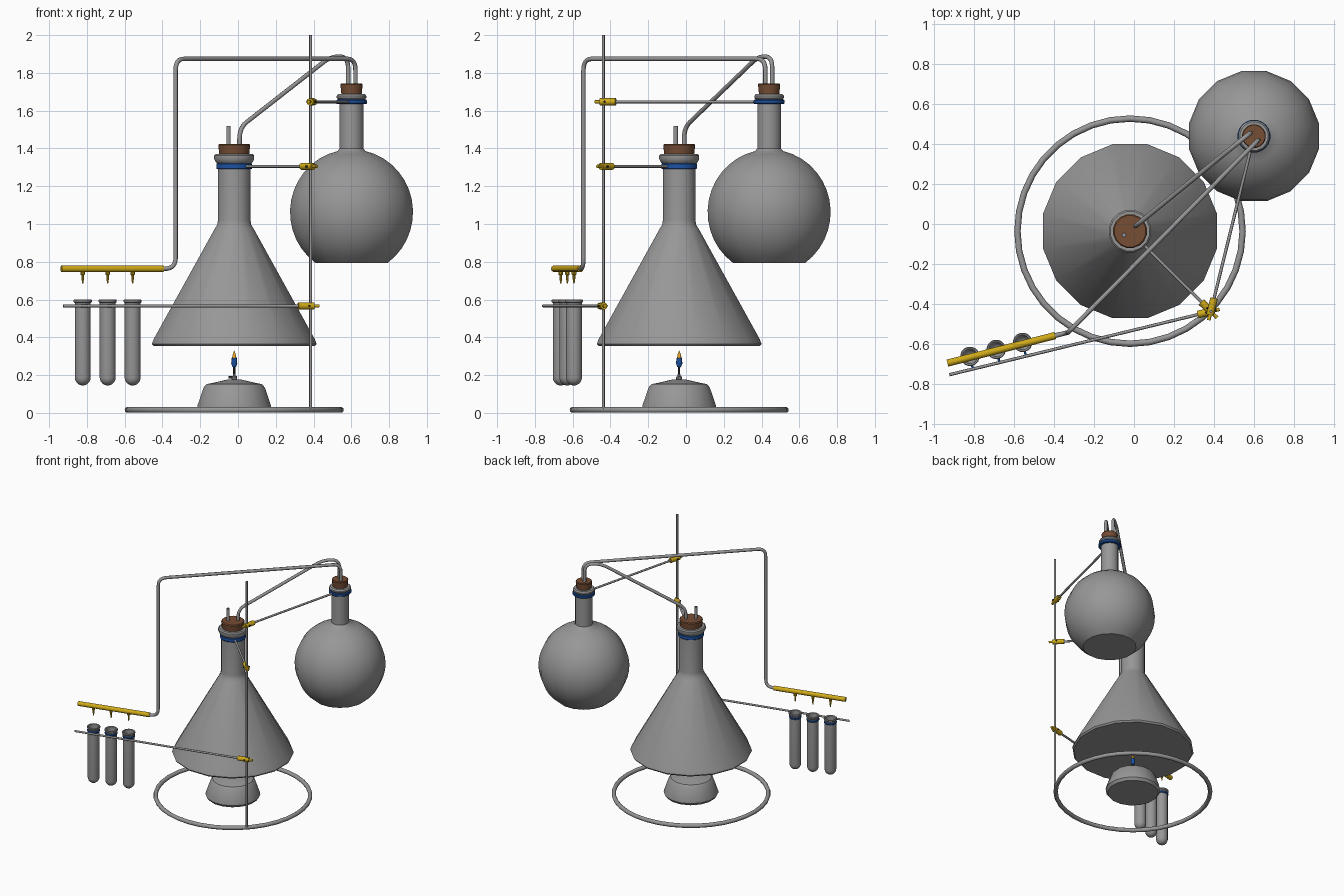
import bpy, bmesh, math
from mathutils import Vector as V

if "Cube" in bpy.data.objects:
    bpy.data.objects.remove(bpy.data.objects["Cube"])


def mat(name, r, g, b):
    m = bpy.data.materials.new(name)
    m.diffuse_color = (r, g, b, 1)
    m.use_nodes = True
    m.node_tree.nodes["Principled BSDF"].inputs["Base Color"].default_value = m.diffuse_color
    return m


GREY = mat("grey_glass", .31, .31, .31)
BROWN = mat("cork_brown", .18, .075, .035)
YELLOW = mat("brass_yellow", .62, .40, .01)
BLUE = mat("grip_blue", .012, .085, .37)
ORANGE = mat("flame_orange", .85, .40, .02)
DARK = mat("wick_dark", .03, .03, .03)


def finish(ob, name, material, angle=35):
    ob.name = name
    ob.data.materials.clear()
    ob.data.materials.append(material)
    bpy.ops.object.select_all(action='DESELECT')
    ob.select_set(True)
    bpy.context.view_layer.objects.active = ob
    bpy.ops.object.shade_smooth_by_angle(angle=math.radians(angle))
    return ob


def lathe(name, profile, centre, material, n=16, closed=False):
    """Spin an (r, z) profile about a vertical axis at centre."""
    bm = bmesh.new()
    rows = []
    for r, z in profile:
        rows.append([bm.verts.new((centre[0] + r * math.cos((i + .5) * math.tau / n),
                                   centre[1] + r * math.sin((i + .5) * math.tau / n), z))
                     for i in range(n)])
    if closed:
        rows.append(rows[0])
    for a, b in zip(rows, rows[1:]):
        for i in range(n):
            j = (i + 1) % n
            bm.faces.new((a[i], a[j], b[j], b[i]))
    bmesh.ops.remove_doubles(bm, verts=bm.verts, dist=1e-5)
    bmesh.ops.recalc_face_normals(bm, faces=bm.faces)
    me = bpy.data.meshes.new(name)
    bm.to_mesh(me)
    bm.free()
    ob = bpy.data.objects.new(name, me)
    bpy.context.collection.objects.link(ob)
    return finish(ob, name, material)


def tube(name, pts, radius, material, bend=.06, res=2):
    """Round rod along a polyline with filleted corners."""
    pts = [V(p) for p in pts]
    out = [pts[0]]
    for a, p, b in zip(pts, pts[1:], pts[2:]):
        p0 = p + (a - p).normalized() * bend
        p1 = p + (b - p).normalized() * bend
        for k in range(7):
            t = k / 6
            out.append(p0 * (1 - t) ** 2 + p * 2 * t * (1 - t) + p1 * t * t)
    out.append(pts[-1])
    cu = bpy.data.curves.new(name, 'CURVE')
    cu.dimensions = '3D'
    cu.bevel_depth, cu.bevel_resolution, cu.use_fill_caps = radius, res, True
    sp = cu.splines.new('POLY')
    sp.points.add(len(out) - 1)
    for q, p in zip(sp.points, out):
        q.co = (*p, 1)
    ob = bpy.data.objects.new(name, cu)
    bpy.context.collection.objects.link(ob)
    bpy.ops.object.select_all(action='DESELECT')
    ob.select_set(True)
    bpy.context.view_layer.objects.active = ob
    bpy.ops.object.convert(target='MESH')
    return finish(bpy.context.object, name, material, 50)


def grip(name, centre, r_in, r_out, z0, z1, material=BLUE):
    prof = [(r_in, z0), (r_out - .004, z0), (r_out, z0 + .005),
            (r_out, z1 - .005), (r_out - .004, z1), (r_in, z1)]
    return lathe(name, prof, centre, material, 20, closed=True)


F = (-.02, -.036)      # conical flask axis
R = (.601, .44)        # round flask axis
P = (.385, -.438)      # stand rod

# base ring and stand rod
bpy.ops.mesh.primitive_torus_add(location=(*F, .016), major_radius=.564, minor_radius=.016,
                                 major_segments=36, minor_segments=10)
finish(bpy.context.object, "base_ring", GREY, 50)
tube("stand_rod", [(*P, .02), (*P, 2)], .008, GREY)

# spirit burner with wick and flame
lathe("burner", [(0, .005), (.185, .005), (.2, .025), (.198, .04), (.165, .135), (.15, .152),
                 (.11, .16), (.04, .176), (0, .176)], F, GREY)
lathe("wick_holder", [(0, .17), (.016, .17), (.016, .19), (.008, .195), (.008, .205), (0, .205)],
      F, GREY, 10)
tube("wick_knob", [(F[0] - .03, F[1], .188), (F[0] + .015, F[1], .188)], .006, DARK)
lathe("wick", [(0, .2), (.006, .2), (.006, .245), (0, .245)], F, DARK, 8)
lathe("flame_base", [(0, .238), (.01, .243), (.017, .262), (.014, .29), (0, .29)], F, BLUE, 10)
lathe("flame_tip", [(0, .285), (.013, .288), (.008, .31), (0, .332)], F, ORANGE, 10)

# conical flask
lathe("conical_flask", [(0, .353), (.435, .353), (.4445, .365), (.435, .39), (.105, .975), (.092, .995),
                        (.088, 1.02), (.088, 1.318), (.098, 1.325), (.108, 1.345),
                        (.108, 1.362), (.1, 1.37), (0, 1.37)], F, GREY)
lathe("conical_stopper", [(0, 1.36), (.08, 1.36), (.086, 1.418), (.08, 1.424), (0, 1.424)],
      F, BROWN)

# round flask with flat bottom
cz, rad = 1.063, .332
a0, a1 = math.asin(-.269 / rad), math.acos(.075 / rad)
arc = [(rad * math.cos(a0 + (a1 - a0) * k / 14), cz + rad * math.sin(a0 + (a1 - a0) * k / 14))
       for k in range(15)]
lathe("round_flask", [(0, arc[0][1])] + arc +
      [(.064, 1.4), (.064, 1.652), (.072, 1.658), (.08, 1.668), (.08, 1.678), (.072, 1.688),
       (0, 1.688)], R, GREY)
lathe("round_stopper", [(0, 1.68), (.054, 1.68), (.06, 1.738), (.056, 1.744), (0, 1.744)],
      R, BROWN)

# short vent tube, open at the top
lathe("vent_tube", [(.012, 1.4), (.012, 1.52), (.008, 1.52), (.008, 1.43), (0, 1.43)],
      (-.05, -.055), GREY, 12)

# glass pipes between the flasks and down to the manifold
tube("link_pipe", [(.008, -.01, 1.41), (.008, -.01, 1.51), (.49, .382, 1.886),
                   (.583, .456, 1.886), (.583, .456, 1.73)], .012, GREY, .058)
m0, m1 = V((-.395, -.559, .763)), V((-.935, -.697, .763))
tube("outlet_pipe", [m0 + (m1 - m0) * .03, (-.33, -.543, .763), (-.33, -.543, 1.874),
                     (.622, .42, 1.874), (.622, .42, 1.73)], .012, GREY, .06)
tube("manifold", [m0, m1], .018, YELLOW, res=3)

# clamps on the stand, each with an arm toward its target
ends = {"conical": (F, 1.305, .09), "round": (R, 1.647, .078), "rack": ((-.925, -.755), .566, 0)}
for key, (target, z, gap) in ends.items():
    p, t = V((*P, z)), V((*target, z))
    d = (t - p).normalized()
    side = V((-d.y, d.x, 0))
    tube(key + "_arm", [p, t - d * gap], .008, GREY)
    tube(key + "_clamp", [p - d * .018, p + d * .068], .019, YELLOW)
    tube(key + "_clamp_screw", [p - d * .045, p], .009, YELLOW)
    tube(key + "_clamp_bolt", [p + d * .012 - side * .026, p + d * .012 + side * .026], .006, DARK)
grip("conical_grip", F, .08, .096, 1.29, 1.322)
grip("round_grip", R, .058, .083, 1.635, 1.658)

# test tubes, blue grips and drip nozzles
for i, (x, y) in enumerate([(-.822, -.663), (-.69, -.628), (-.558, -.593)]):
    n = "_%d" % (i + 1)
    bowl = [(.043 * math.sin(k * math.pi / 12), .188 - .043 * math.cos(k * math.pi / 12))
            for k in range(7)]
    inner = [(r * .85, z + .006) for r, z in reversed(bowl)]
    lathe("test_tube" + n, bowl + [(.043, .582), (.049, .588), (.049, .597), (.045, .6),
                                   (.037, .597)] + inner, (x, y), GREY)
    grip("tube_grip" + n, (x, y), .04, .0475, .558, .574)
    tube("tube_grip_stub" + n, [(x + .010, y - .042, .566), (x + .016, y - .066, .566)], .006, BLUE)
    lathe("nozzle" + n, [(0, .75), (.012, .75), (.012, .732), (.007, .728), (.007, .71),
                         (.003, .685), (0, .685)], (x, y), YELLOW, 10)
